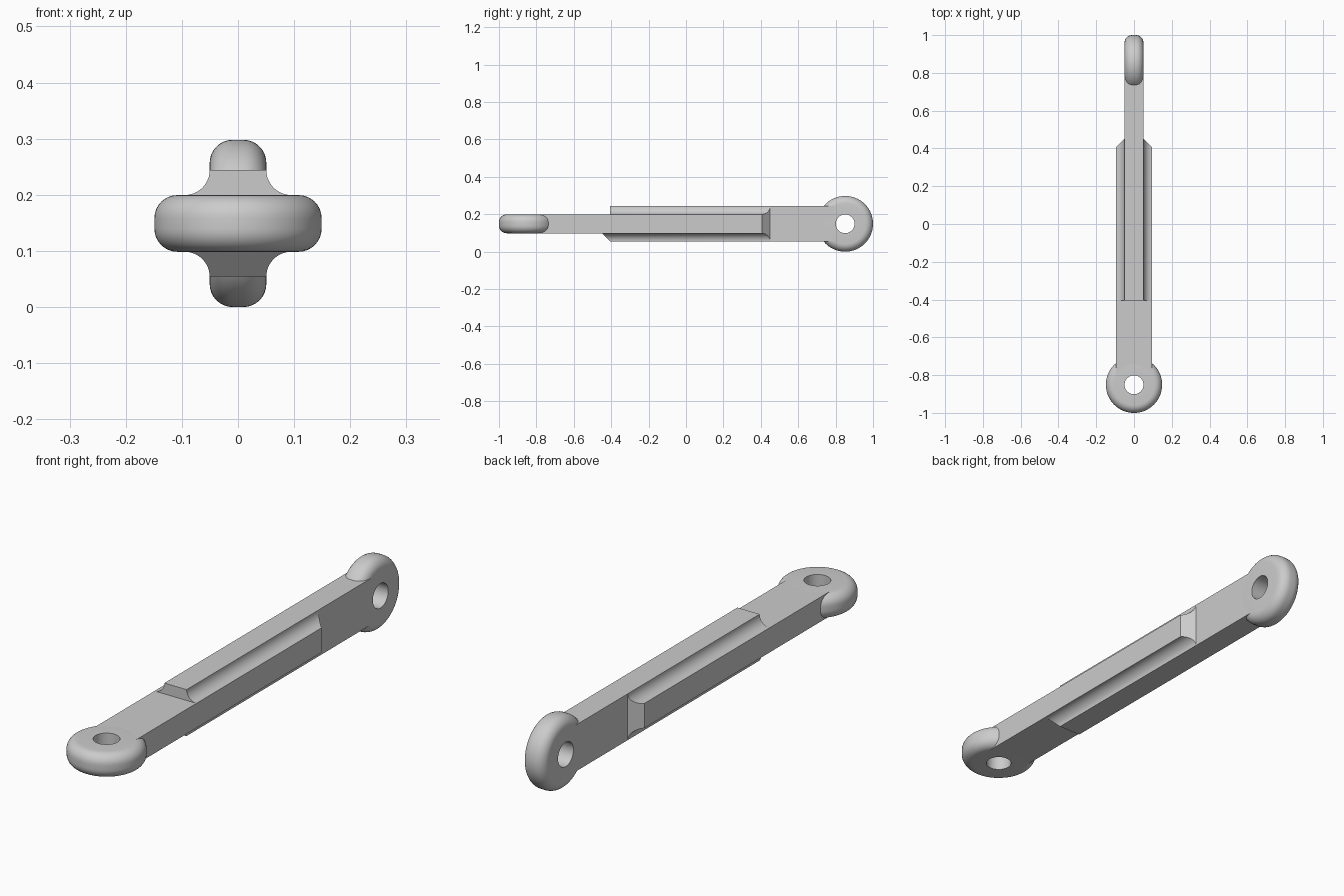
import bpy, bmesh
from math import sin, cos, pi, radians
from mathutils import Matrix, Vector

cube = bpy.data.objects.get("Cube")
if cube:
    bpy.data.objects.remove(cube, do_unlink=True)

RADIUS, HOLE, HALF, ROUND = 0.149, 0.05, 0.0505, 0.041
WIDE = 0.095          # half width of the bars
MID = RADIUS          # height of the centre line
EYE_Y = 1 - RADIUS
BAR_END, CORE_END, STEP = 0.79, 0.45, 0.405

metal = bpy.data.materials.new("light_grey")
metal.use_nodes = True
grey = (0.6, 0.6, 0.6, 1)
metal.diffuse_color = grey
metal.node_tree.nodes["Principled BSDF"].inputs["Base Color"].default_value = grey


def finish(bm, name, smooth=radians(35)):
    bmesh.ops.remove_doubles(bm, verts=bm.verts, dist=1e-5)
    bmesh.ops.recalc_face_normals(bm, faces=bm.faces)
    bmesh.ops.translate(bm, verts=bm.verts, vec=(0, 0, MID))
    mesh = bpy.data.meshes.new(name)
    bm.to_mesh(mesh)
    bm.free()
    mesh.materials.append(metal)
    obj = bpy.data.objects.new(name, mesh)
    bpy.context.collection.objects.link(obj)
    bpy.ops.object.select_all(action='DESELECT')
    obj.select_set(True)
    bpy.context.view_layer.objects.active = obj
    bpy.ops.object.shade_smooth_by_angle(angle=smooth)


def eye(name, y, tilt):
    """Rounded ring, turned about its hole."""
    rim = [(RADIUS - ROUND + ROUND * cos(a), s * (HALF - ROUND) + ROUND * sin(a))
           for s, start in ((-1, -pi / 2), (1, 0))
           for a in [start + i * pi / 16 for i in range(9)]]
    profile = [(HOLE, -HALF)] + rim + [(HOLE, HALF)]
    bm = bmesh.new()
    verts = [bm.verts.new((r, 0, z)) for r, z in profile]
    edges = [bm.edges.new((v, verts[i - 1])) for i, v in enumerate(verts)]
    bmesh.ops.spin(bm, geom=verts + edges, axis=(0, 0, 1), cent=(0, 0, 0),
                   angle=2 * pi, steps=64)
    bm.transform(Matrix.Translation((0, y, 0)) @ Matrix.Rotation(tilt, 4, 'Y'))
    finish(bm, name)


def extrude(section, start, end):
    """Sweep an x-z section along y."""
    bm = bmesh.new()
    face = bm.faces.new([bm.verts.new((x, start, z)) for x, z in section])
    out = bmesh.ops.extrude_face_region(bm, geom=[face])["geom"]
    bmesh.ops.translate(bm, vec=(0, end - start, 0),
                        verts=[g for g in out if isinstance(g, bmesh.types.BMVert)])
    # the swept source face is kept as the start cap
    if not face.is_valid:
        bmesh.ops.holes_fill(bm, edges=bm.edges)
    return bm


def chamfer(bm, normal):
    """Slice off everything past a sloping plane and close the cut."""
    n = Vector(normal).normalized()
    cut = bmesh.ops.bisect_plane(bm, geom=bm.verts[:] + bm.edges[:] + bm.faces[:],
                                 plane_co=Vector((0, normal[1] * (CORE_END + HALF), 0)),
                                 plane_no=n, clear_outer=True)["geom_cut"]
    bmesh.ops.holes_fill(bm, edges=[e for e in bm.edges if e.is_boundary])


def bar(name, half_x, half_z, start, end):
    section = [(-half_x, -half_z), (half_x, -half_z), (half_x, half_z), (-half_x, half_z)]
    finish(extrude(section, start, end), name)


def core(name, side, start):
    """Half of the cross-shaped middle, with hollow fillets in its corners."""
    r = WIDE - HALF
    fillet = [(WIDE - r * sin(a), WIDE - r * cos(a))
              for a in [i * pi / 24 for i in range(13)]]
    right = [(WIDE, 0)] + fillet
    section = right + [(-x, z) for x, z in reversed(right)]
    bm = extrude([(x, z * side) for x, z in section], start, CORE_END)
    for sx in (-1, 1):
        chamfer(bm, (sx, 1, 0))
    if side < 0:
        chamfer(bm, (0, -1, -1))
    finish(bm, name, radians(30))


# Flat eye at the front, upright eye at the back
eye("front_eye", -EYE_Y, 0)
eye("rear_eye", EYE_Y, pi / 2)

# Flat bar in front, upright bar behind
bar("front_bar", WIDE, HALF, -BAR_END, -STEP)
bar("rear_bar", HALF, WIDE, STEP, BAR_END)

# Cross-shaped middle: stepped above, sloping below
core("middle_upper", 1, -STEP)
core("middle_lower", -1, -CORE_END)
